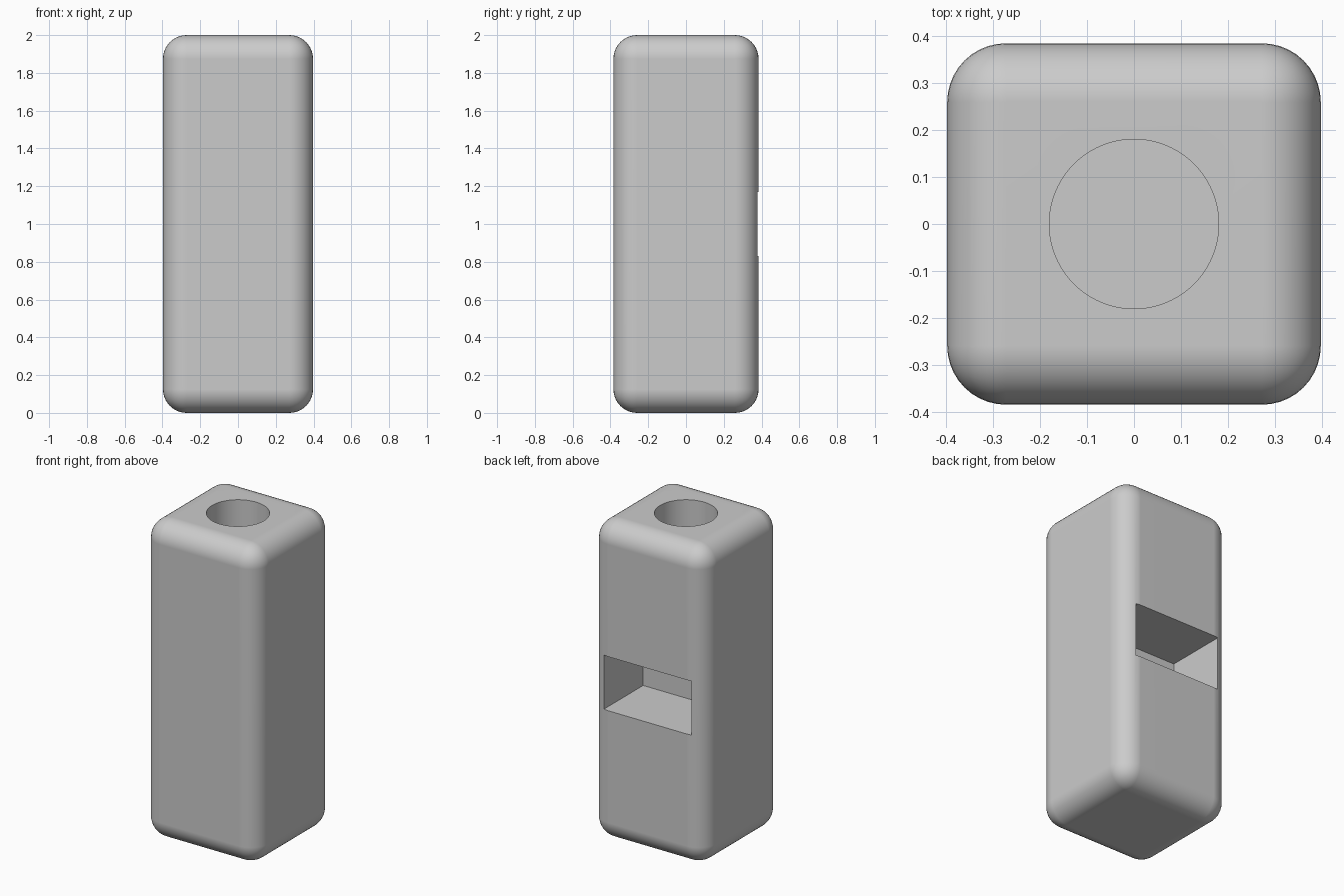
import bpy
import bmesh
import math

old = bpy.data.objects.get("Cube")
if old:
    bpy.data.objects.remove(old, do_unlink=True)

WIDTH, DEPTH, HEIGHT = 0.794, 0.768, 2.0
RADIUS = 0.125

grey = bpy.data.materials.new("light_grey")
grey.use_nodes = True
grey.diffuse_color = (0.6, 0.6, 0.6, 1)
grey.node_tree.nodes["Principled BSDF"].inputs["Base Color"].default_value = (0.6, 0.6, 0.6, 1)


def make_object(name, bm):
    mesh = bpy.data.meshes.new(name)
    bm.to_mesh(mesh)
    bm.free()
    mesh.materials.append(grey)
    obj = bpy.data.objects.new(name, mesh)
    bpy.context.collection.objects.link(obj)
    return obj


def box(name, low, high, radius=0):
    """Box between two corners, with optional rounded edges."""
    bm = bmesh.new()
    bmesh.ops.create_cube(bm, size=1)
    for v in bm.verts:
        v.co = [(a + b) / 2 + c * (b - a) for a, b, c in zip(low, high, v.co)]
    if radius:
        bmesh.ops.bevel(bm, geom=bm.edges[:], offset=radius, offset_type='OFFSET',
                        segments=10, profile=0.5, affect='EDGES')
    return make_object(name, bm)


def cylinder(name, radius, bottom, top):
    bm = bmesh.new()
    bmesh.ops.create_cone(bm, cap_ends=True, segments=96, radius1=radius,
                          radius2=radius, depth=top - bottom)
    bmesh.ops.translate(bm, verts=bm.verts[:], vec=(0, 0, (top + bottom) / 2))
    return make_object(name, bm)


# Rounded body
body = box("body", (-WIDTH / 2, -DEPTH / 2, 0), (WIDTH / 2, DEPTH / 2, HEIGHT), RADIUS)

# Blind round hole in the top and rectangular slot in the back
cutters = [
    cylinder("top_hole_cutter", 0.18, HEIGHT - 0.4, HEIGHT + 0.1),
    box("back_slot_cutter", (-0.305, -0.01, 0.83), (0.305, 0.6, 1.17)),
]

bpy.ops.object.select_all(action='DESELECT')
bpy.context.view_layer.objects.active = body
body.select_set(True)
for cutter in cutters:
    cutter.hide_render = True
    mod = body.modifiers.new(cutter.name, 'BOOLEAN')
    mod.operation = 'DIFFERENCE'
    mod.solver = 'EXACT'
    mod.object = cutter
    bpy.ops.object.modifier_apply(modifier=mod.name)
    bpy.data.objects.remove(cutter, do_unlink=True)

# Smooth rounds with crisp cut edges and flat main faces
bpy.ops.object.shade_smooth_by_angle(angle=math.radians(30))
weighted = body.modifiers.new("flat_faces", 'WEIGHTED_NORMAL')
weighted.keep_sharp = True
